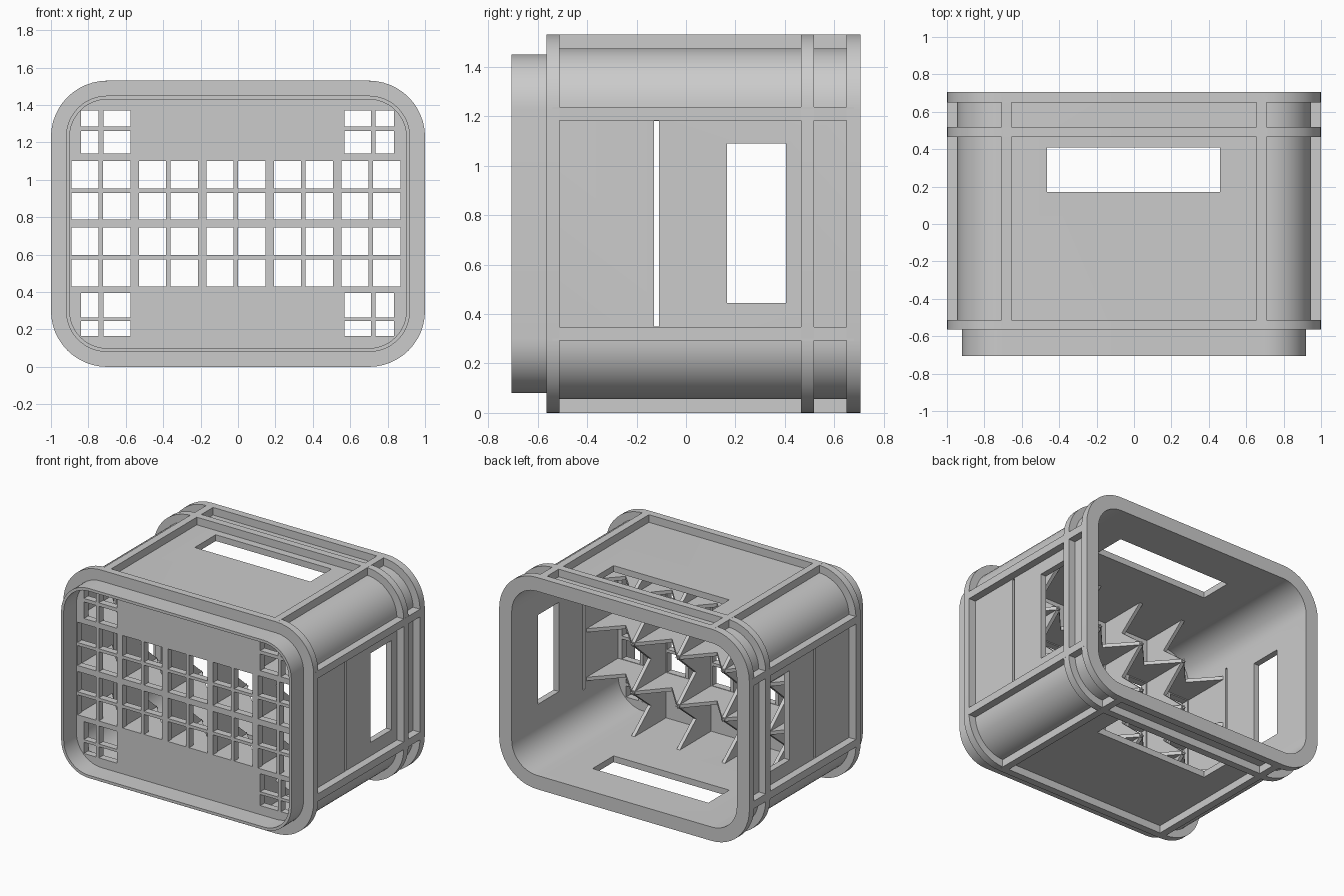
import bpy, bmesh, math
from mathutils import Vector

if "Cube" in bpy.data.objects:
    bpy.data.objects.remove(bpy.data.objects["Cube"])

W, H, R = 1.0, 1.53, 0.30          # outer half width, height, corner radius
CZ = H / 2


def rounded(inset, n=12):
    """Rounded outline in the x/z plane, moved inward by inset."""
    r = R - inset
    pts = []
    for k, (sx, sz) in enumerate([(1, 1), (-1, 1), (-1, -1), (1, -1)]):
        for i in range(n + 1):
            a = math.radians(90 * (k + i / n))
            pts.append((sx * (W - R) + r * math.cos(a),
                        CZ + sz * (CZ - R) + r * math.sin(a)))
    return pts


def rect(x0, x1, z0, z1):
    return [(x0, z0), (x1, z0), (x1, z1), (x0, z1)]


def solid(name, loops, d0, d1, place=lambda u, v, w: (u, w, v)):
    """Fill the loops (first outer, others holes), extrude d0..d1, then orient."""
    bm = bmesh.new()
    edges = []
    for loop in loops:
        vs = [bm.verts.new((u, v, d0)) for u, v in loop]
        edges += [bm.edges.new((vs[i - 1], vs[i])) for i in range(len(vs))]
    bmesh.ops.triangle_fill(bm, use_beauty=True, edges=edges, normal=(0, 0, 1))
    ext = bmesh.ops.extrude_face_region(bm, geom=bm.faces[:], use_keep_orig=True)
    for v in ext["geom"]:
        if isinstance(v, bmesh.types.BMVert):
            v.co.z = d1
    for v in bm.verts:
        v.co = Vector(place(*v.co))
    bmesh.ops.recalc_face_normals(bm, faces=bm.faces[:])
    me = bpy.data.meshes.new(name)
    bm.to_mesh(me)
    bm.free()
    ob = bpy.data.objects.new(name, me)
    bpy.context.collection.objects.link(ob)
    return ob


def select_only(ob):
    bpy.ops.object.select_all(action='DESELECT')
    ob.select_set(True)
    bpy.context.view_layer.objects.active = ob


def smooth(ob):
    select_only(ob)
    bpy.ops.object.shade_smooth_by_angle(angle=math.radians(25))


def cut(ob, x0, x1, y0, y1, z0, z1):
    cutter = solid("cutter", [rect(x0, x1, z0, z1)], y0, y1)
    cutter.hide_render = True
    mod = ob.modifiers.new("opening", 'BOOLEAN')
    mod.operation, mod.solver, mod.object = 'DIFFERENCE', 'EXACT', cutter
    select_only(ob)
    bpy.ops.object.modifier_apply(modifier=mod.name)
    bpy.data.objects.remove(cutter)


# Crate wall with hand holes and narrow side slots
wall = solid("crate_wall", [rounded(0.055), rounded(0.10)], -0.565, 0.705)
cut(wall, -0.465, 0.46, 0.17, 0.41, -0.2, 1.8)
cut(wall, -1.2, 1.2, 0.165, 0.405, 0.445, 1.09)
cut(wall, -1.2, 1.2, -0.13, -0.11, 0.35, 1.18)
smooth(wall)

# Raised bands around the wall
for name, y0, y1 in [("base_band", -0.565, -0.512), ("upper_band", 0.465, 0.518),
                     ("rim_band", 0.65, 0.705)]:
    smooth(solid(name, [rounded(0), rounded(0.055)], y0, y1))

# Stacking lip under the base
smooth(solid("stacking_lip", [rounded(0.08), rounded(0.10)], -0.705, -0.565))

# Lengthwise ribs on all four sides
for s in (-1, 1):
    for t in (-1, 1):
        x0, x1 = sorted((s * 0.655, s * 0.708))
        z0, z1 = sorted((CZ + t * (CZ - 0.06), CZ + t * CZ))
        solid("long_side_rib", [rect(x0, x1, z0, z1)], -0.54, 0.68)
        x0, x1 = sorted((s * 0.94, s * W))
        z0, z1 = sorted((CZ + t * 0.417, CZ + t * 0.472))
        solid("short_side_rib", [rect(x0, x1, z0, z1)], -0.54, 0.68)

# Base panel: two full rows of quartered cells, plus one cell in each corner
holes = []
for i in range(5):
    cx = -0.733 + 0.361 * i
    for cz in (0.586, 0.942):
        for x0, x1 in ((-0.158, -0.012), (0.012, 0.158)):
            for z0, z1 in ((-0.155, -0.011), (0.011, 0.158)):
                holes.append(rect(cx + x0, cx + x1, cz + z0, cz + z1))
for x0, x1 in ((-0.84, -0.745), (-0.72, -0.575), (0.57, 0.71), (0.735, 0.835)):
    for z0, z1 in ((0.165, 0.245), (0.265, 0.395), (1.14, 1.26), (1.285, 1.37)):
        holes.append(rect(x0, x1, z0, z1))
solid("base_panel", [rounded(0.10)] + holes, -0.56, -0.51)

# Bottle dividers: peaks at crossings and walls, dips between them
XS = [-0.553, -0.192, 0.169, 0.53]
ZS = [0.415, 0.766, 1.12]
PEAK, DIP, T = -0.14, -0.34, 0.013


def zigzag(stops):
    pts = [(stops[0], -0.53)]
    for a, b in zip(stops, stops[1:]):
        pts += [(a, PEAK), ((a + b) / 2, DIP)]
    return pts + [(stops[-1], PEAK), (stops[-1], -0.53)]


for z in ZS:
    solid("long_divider", [zigzag([-0.91] + XS + [0.91])], z - T, z + T,
          lambda u, v, w: (u, v, w))
for x in XS:
    solid("short_divider", [zigzag([0.09] + ZS + [1.44])], x - T, x + T,
          lambda u, v, w: (w, v, u))
